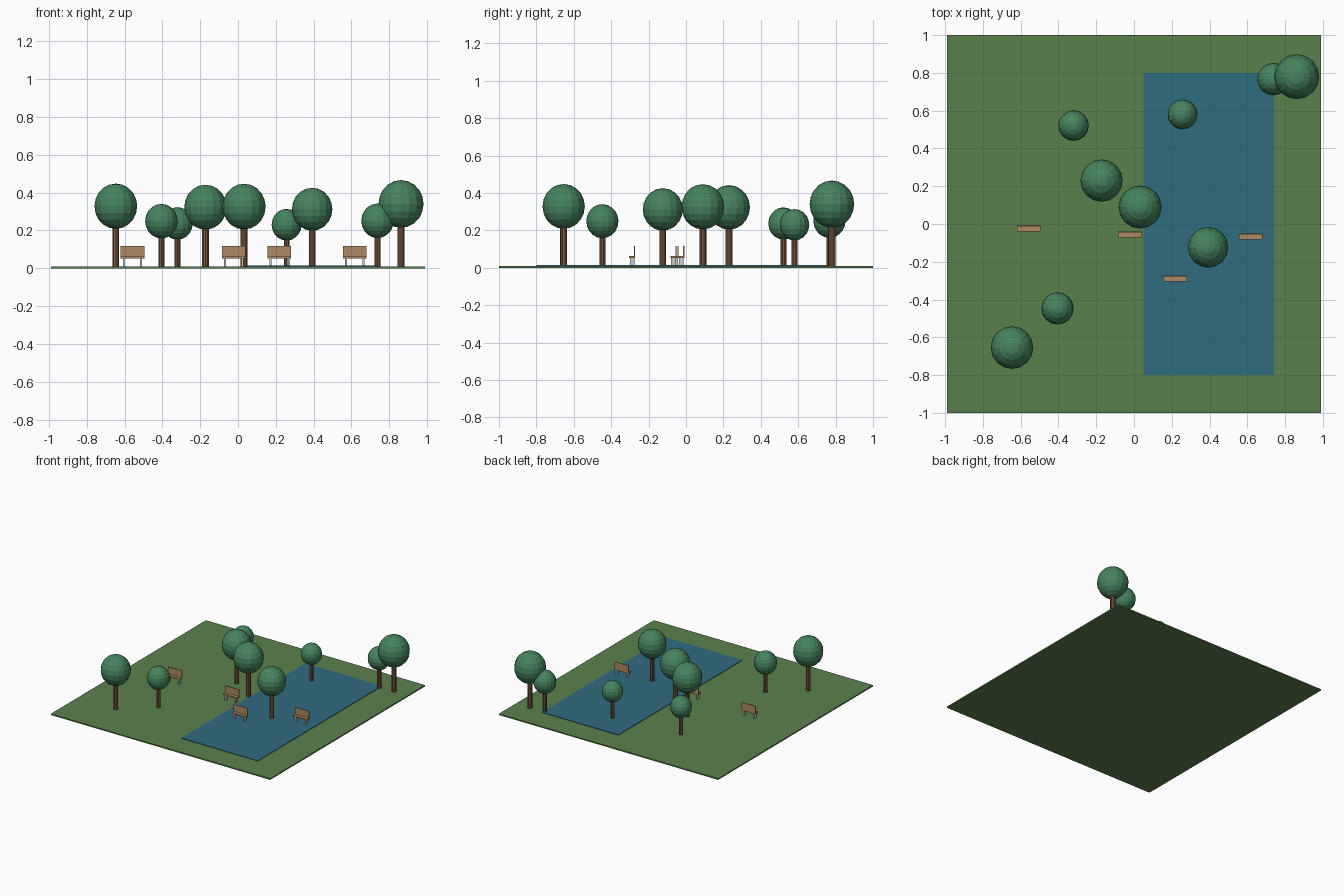
import bpy

if "Cube" in bpy.data.objects:
    bpy.data.objects.remove(bpy.data.objects["Cube"])

def material(name, rgb):
    m = bpy.data.materials.new(name)
    m.diffuse_color = (*rgb, 1)
    m.use_nodes = True
    m.node_tree.nodes["Principled BSDF"].inputs["Base Color"].default_value = m.diffuse_color
    return m

GRASS = material("grass", (0.105, 0.216, 0.073))
WATER = material("water", (0.03, 0.15, 0.216))
LEAF = material("leaf", (0.06, 0.23, 0.11))
BARK = material("bark", (0.20, 0.10, 0.05))
WOOD = material("wood", (0.43, 0.25, 0.12))

def finish(name, mat):
    ob = bpy.context.object
    ob.name = name
    if mat:
        ob.data.materials.append(mat)
    return ob

def box(name, x, y, z, mat=None):
    """Box from (min, max) ranges on each axis."""
    mid = [(a + b) / 2 for a, b in (x, y, z)]
    bpy.ops.mesh.primitive_cube_add(size=1, location=mid)
    ob = finish(name, mat)
    ob.scale = [b - a for a, b in (x, y, z)]
    return ob

GROUND_TOP = 0.01

def tree(x, y, r, zc):
    # trunk runs a little way into the crown
    top = zc - 0.7 * r
    bpy.ops.mesh.primitive_cylinder_add(
        vertices=10, radius=0.007 + 0.105 * r, depth=top - GROUND_TOP,
        location=(x, y, (top + GROUND_TOP) / 2))
    finish("trunk", BARK)
    # faceted crown, slightly taller than wide
    bpy.ops.mesh.primitive_uv_sphere_add(
        segments=16, ring_count=10, radius=r, location=(x, y, zc))
    finish("crown", LEAF).scale.z = 1.06

def bench(x, y):
    w = 0.0625
    box("bench_seat", (x - w, x + w), (y - 0.016, y + 0.016), (0.052, 0.062), WOOD)
    box("bench_back", (x - w, x + w), (y + 0.010, y + 0.016), (0.062, 0.117), WOOD)
    for s in (-1, 1):
        lx = x + s * 0.046
        box("bench_leg", (lx - 0.005, lx + 0.005), (y - 0.012, y + 0.012),
            (GROUND_TOP, 0.052))

# lawn and pond
box("lawn", (-0.99, 0.99), (-1, 1), (0, GROUND_TOP), GRASS)
box("pond", (0.05, 0.74), (-0.8, 0.8), (0.006, 0.014), WATER)

# trees: x, y, crown radius, crown centre height
for t in ((-0.646, -0.654, 0.113, 0.328), (-0.405, -0.447, 0.086, 0.249),
          (-0.32, 0.521, 0.081, 0.237), (-0.172, 0.23, 0.112, 0.323),
          (0.032, 0.09, 0.114, 0.326), (0.257, 0.58, 0.079, 0.230),
          (0.392, -0.124, 0.107, 0.312), (0.738, 0.767, 0.086, 0.251),
          (0.862, 0.78, 0.119, 0.340)):
    tree(*t)

# benches
for b in ((-0.558, -0.025), (-0.022, -0.055), (0.218, -0.288), (0.618, -0.067)):
    bench(*b)
